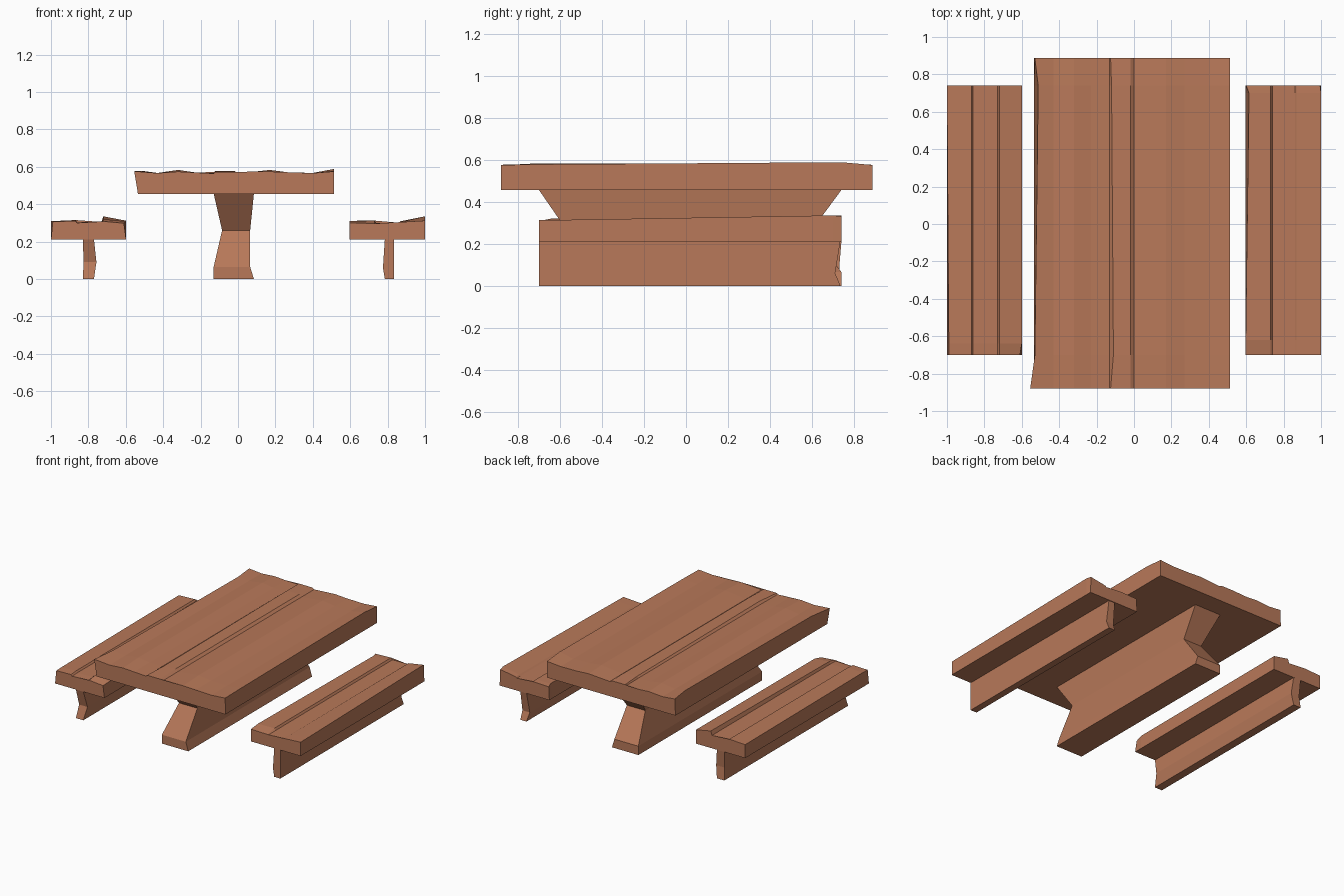
import bpy, bmesh

wood = bpy.data.materials.new("warm brown wood")
wood.diffuse_color = (0.48, 0.19, 0.10, 1)


def loft(name, rings):
    """Join matching rings of 3D points into a closed flat-faced solid."""
    bm = bmesh.new()
    vs = [[bm.verts.new(p) for p in r] for r in rings]
    n = len(rings[0])
    for a, b in zip(vs, vs[1:]):
        for i in range(n):
            j = (i + 1) % n
            bm.faces.new((a[i], a[j], b[j], b[i]))
    bm.faces.new(vs[0])
    bm.faces.new(vs[-1][::-1])
    bmesh.ops.triangulate(bm, faces=[f for f in bm.faces if len(f.verts) > 4])
    bmesh.ops.recalc_face_normals(bm, faces=bm.faces[:])
    me = bpy.data.meshes.new(name)
    bm.to_mesh(me)
    bm.free()
    me.materials.append(wood)
    ob = bpy.data.objects.new(name, me)
    bpy.context.collection.objects.link(ob)
    return ob


def slab(name, bottom, x0, x1, sections):
    """Planked slab: each section is (y, [top surface (x, z) points])."""
    rings = []
    for y, top in sections:
        pts = [(x1, bottom), (x0, bottom)] + top
        rings.append([(x, y, z) for x, z in pts])
    return loft(name, rings)


def stacked(name, levels):
    """Solid from rectangles (z, x0, x1, y0, y1) stacked upwards."""
    return loft(name, [[(a, c, z), (b, c, z), (b, d, z), (a, d, z)]
                       for z, a, b, c, d in levels])


# table top with uneven worn planks
xs = [-0.535, -0.43, -0.32, -0.23, -0.13, -0.12, -0.02, 0.0, 0.17, 0.27, 0.4, 0.512]
end = [.576, .566, .574, .568, .564, .573, .573, .563, .574, .568, .566, .575]
mid = [.578, .567, .583, .570, .566, .578, .578, .564, .583, .570, .567, .588]


def planks(heights, left, seam):
    line = list(zip(xs, heights))
    line[0] = (left, heights[0])
    line[5] = (seam, heights[5])
    return line


slab("table_top", 0.455, -0.535, 0.513, [
    (-0.88, planks(end, -0.555, -0.125)),
    (-0.70, planks(mid[:-1] + [.578], -0.53, -0.11)),
    (0.74, planks(mid, -0.512, -0.12)),
    (0.887, planks(end, -0.53, -0.125))])

# central pedestal, pinched at the waist
stacked("pedestal", [
    (0.0, -0.13, 0.085, -0.70, 0.74),
    (0.065, -0.13, 0.065, -0.70, 0.74),
    (0.26, -0.085, 0.065, -0.565, 0.595),
    (0.456, -0.13, 0.085, -0.70, 0.74)])

# bench seats
slab("left_seat", 0.21, -1.0, -0.598, [
    (-0.70, [(-.99, .307), (-.87, .310), (-.86, .300), (-.73, .302), (-.72, .308), (-.61, .298)]),
    (-0.64, [(-.99, .309), (-.87, .315), (-.86, .303), (-.73, .305), (-.72, .320), (-.60, .308)]),
    (0.74, [(-1.0, .309), (-.87, .315), (-.86, .303), (-.73, .305), (-.72, .335), (-.60, .312)])])
slab("right_seat", 0.21, 0.595, 1.0, [
    (-0.70, [(.595, .300), (.73, .297), (.74, .297), (.86, .300), (.87, .304), (1.0, .312)]),
    (-0.62, [(.597, .310), (.73, .312), (.74, .298), (.86, .300), (.87, .305), (1.0, .313)]),
    (0.70, [(.615, .311), (.73, .313), (.74, .299), (.86, .301), (.87, .309), (1.0, .335)]),
    (0.74, [(.600, .307), (.73, .312), (.74, .299), (.86, .301), (.87, .309), (.995, .330)])])

# bench supports with chipped ends
for name, levels in {
    "left_support": [(0.0, -.83, -.77, -.70, .74), (0.09, -.825, -.757, -.67, .73),
                     (0.211, -.83, -.77, -.70, .74)],
    "right_support": [(0.0, .785, .835, -.70, .735), (0.06, .775, .835, -.70, .71),
                      (0.211, .785, .835, -.70, .735)],
}.items():
    stacked(name, levels)
